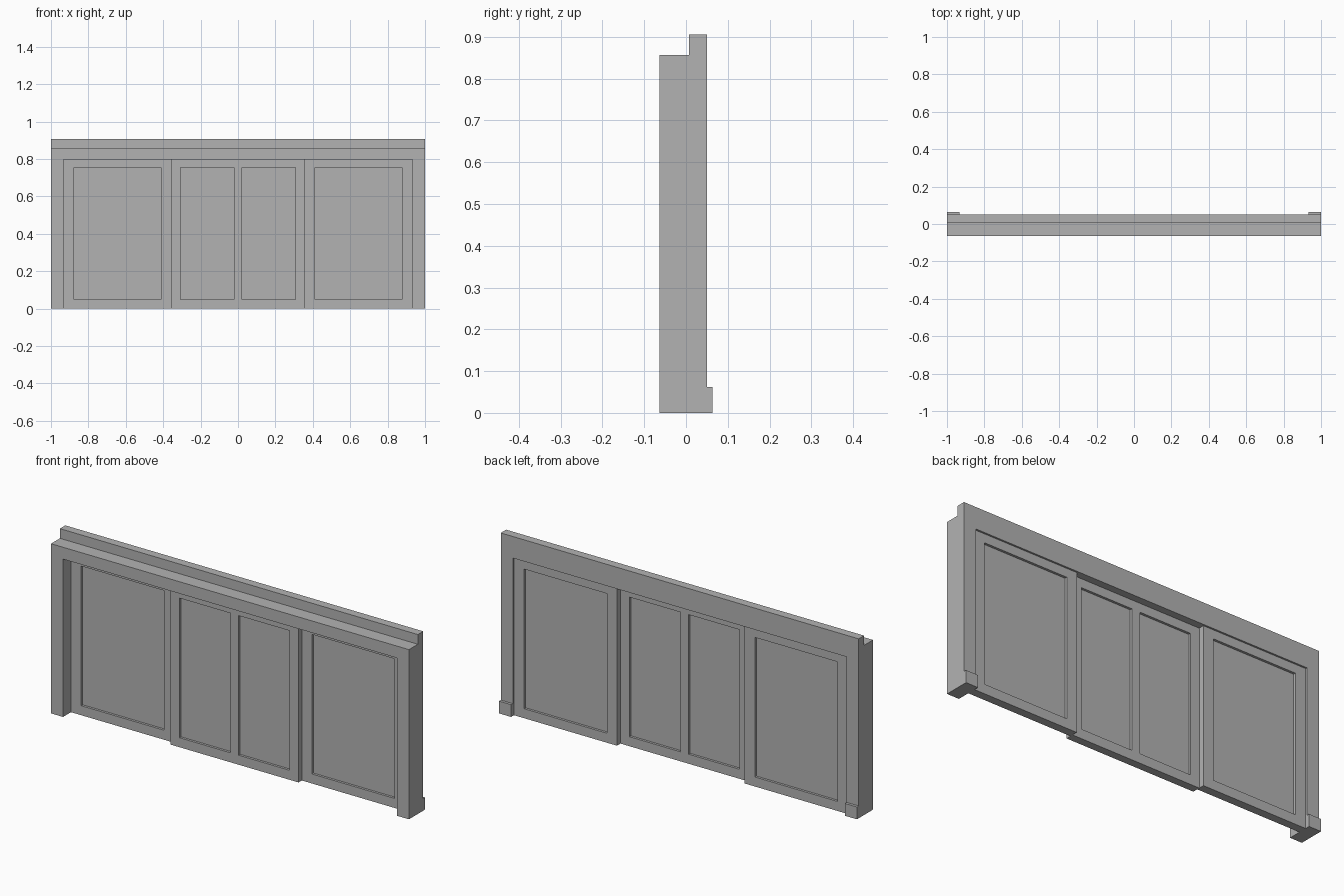
import bpy
import bmesh
from mathutils import Vector

if "Cube" in bpy.data.objects:
    bpy.data.objects.remove(bpy.data.objects["Cube"], do_unlink=True)

grey = bpy.data.materials.new("plain_grey")
grey.use_nodes = True
grey.diffuse_color = (0.45, 0.45, 0.45, 1)
grey.node_tree.nodes["Principled BSDF"].inputs["Base Color"].default_value = grey.diffuse_color

HALF, JAMB, LEAF = 1.0, 0.933, 0.357       # half widths: outside, opening, middle leaf
FRONT, STEP, BACK, FOOT_BACK = -0.064, 0.007, 0.05, 0.064
HEAD, SHOULDER, TOP = 0.797, 0.857, 0.906  # heights of the frame


def finish(bm, name):
    bmesh.ops.recalc_face_normals(bm, faces=bm.faces)
    mesh = bpy.data.meshes.new(name)
    bm.to_mesh(mesh)
    bm.free()
    mesh.materials.append(grey)
    obj = bpy.data.objects.new(name, mesh)
    bpy.context.collection.objects.link(obj)
    return obj


def box(x0, x1, y0, y1, z0, z1):
    bm = bmesh.new()
    bmesh.ops.create_cube(bm, size=1)
    for v in bm.verts:
        v.co = ((x0 + x1) / 2 + v.co.x * (x1 - x0),
                (y0 + y1) / 2 + v.co.y * (y1 - y0),
                (z0 + z1) / 2 + v.co.z * (z1 - z0))
    return bm


def cut(bm, axis, value):
    normal = Vector((0, 0, 0))
    normal[axis] = 1
    geom = bm.verts[:] + bm.edges[:] + bm.faces[:]
    bmesh.ops.bisect_plane(bm, geom=geom, plane_co=normal * value, plane_no=normal)


def tidy(bm):
    bmesh.ops.dissolve_limit(bm, angle_limit=0.01, verts=bm.verts[:], edges=bm.edges[:])


# Door frame: an arch outline pushed back, with a raised ledge behind its top
def door_frame():
    bm = bmesh.new()
    outline = [(-HALF, 0), (-HALF, SHOULDER), (HALF, SHOULDER), (HALF, 0),
               (JAMB, 0), (JAMB, HEAD), (-JAMB, HEAD), (-JAMB, 0)]
    face = bm.faces.new([bm.verts.new((x, FRONT, z)) for x, z in outline])
    ext = bmesh.ops.extrude_face_region(bm, geom=[face])["geom"]
    for v in ext:
        if isinstance(v, bmesh.types.BMVert):
            v.co.y = BACK
    bmesh.ops.recalc_face_normals(bm, faces=bm.faces)
    cut(bm, 1, STEP)
    bm.normal_update()
    ledge = [f for f in bm.faces if abs(f.normal.z) > 0.9
             and f.calc_center_median().z > SHOULDER - 0.01
             and f.calc_center_median().y > STEP]
    ext = bmesh.ops.extrude_face_region(bm, geom=ledge)["geom"]
    bmesh.ops.delete(bm, geom=ledge, context='FACES')
    for v in ext:
        if isinstance(v, bmesh.types.BMVert):
            v.co.z = TOP
    tidy(bm)
    finish(bm, "door_frame")


# Door leaf: a slab with panes sunk into both of its faces
def door_leaf(name, x0, x1, y0, y1, panes, pane_z=(0.048, 0.753), sink=0.012):
    bm = box(x0, x1, y0, y1, 0, HEAD)
    for pane in panes:
        for x in pane:
            cut(bm, 0, x)
    for z in pane_z:
        cut(bm, 2, z)
    bm.normal_update()
    sunk = []
    for f in bm.faces:
        c = f.calc_center_median()
        in_pane = any(a < c.x < b for a, b in panes) and pane_z[0] < c.z < pane_z[1]
        if abs(f.normal.y) > 0.9 and in_pane:
            sunk.append(f)
    for f in sunk:
        push = -f.normal.copy() * sink
        ext = bmesh.ops.extrude_discrete_faces(bm, faces=[f])["faces"][0]
        for v in ext.verts:
            v.co += push
    tidy(bm)
    finish(bm, name)


door_frame()
door_leaf("middle_leaf", -LEAF, LEAF, -0.027, 0.013,
          [(-0.308, -0.022), (0.022, 0.308)])
for side, s in (("left", 1), ("right", -1)):
    def span(a, b):
        return tuple(sorted((s * a, s * b)))
    door_leaf(side + "_leaf", *span(LEAF, JAMB), -0.001, 0.041, [span(0.413, 0.876)])
    # Small plinth block behind the bottom of each post
    finish(box(*span(JAMB, HALF), BACK, FOOT_BACK, 0, 0.062), side + "_plinth_block")
